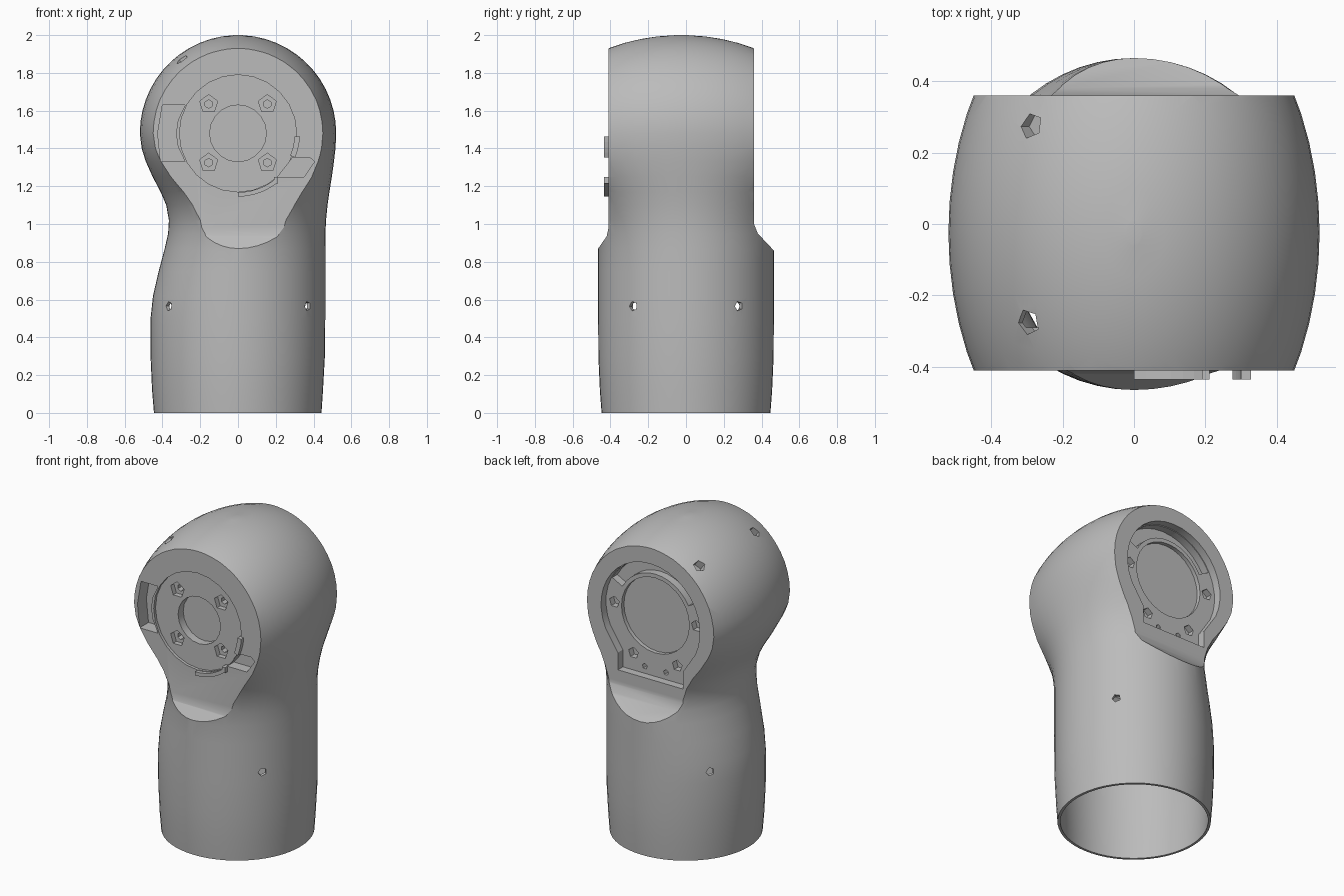
import bpy, bmesh
from math import sin, cos, pi, sqrt, radians
from mathutils import Vector

cube = bpy.data.objects.get("Cube")
if cube:
    bpy.data.objects.remove(cube)

grey = bpy.data.materials.new("satin grey")
grey.use_nodes = True
colour = (0.5, 0.5, 0.5, 1)
grey.diffuse_color = colour
grey.node_tree.nodes["Principled BSDF"].inputs["Base Color"].default_value = colour

AXIS_Z = 1.48      # height of the joint axis
HEAD_R = 0.52
FRONT, BACK = -0.41, 0.36


def finish(name, bm):
    bmesh.ops.recalc_face_normals(bm, faces=bm.faces)
    me = bpy.data.meshes.new(name)
    bm.to_mesh(me)
    bm.free()
    me.materials.append(grey)
    ob = bpy.data.objects.new(name, me)
    bpy.context.collection.objects.link(ob)
    return ob


def loft(name, rings):
    """Closed skin over rings of points, capped at both ends."""
    bm = bmesh.new()
    loops = [[bm.verts.new(p) for p in ring] for ring in rings]
    for a, b in zip(loops, loops[1:]):
        n = len(a)
        for i in range(n):
            j = (i + 1) % n
            bm.faces.new((a[i], a[j], b[j], b[i]))
    bm.faces.new(loops[0][::-1])
    bm.faces.new(loops[-1])
    return finish(name, bm)


def prism(name, outline, y0, y1):
    """Extrude an x-z outline along y."""
    return loft(name, [[(x, y, z) for x, z in outline] for y in (y0, y1)])


def slab(name, outline):
    """Extrude a y-z outline along x."""
    return loft(name, [[(x, y, z) for y, z in outline] for x in (-0.8, 0.8)])


def arc(r, a0, a1, n):
    angles = [radians(a0 + (a1 - a0) * i / n) for i in range(n + 1)]
    return [(r * cos(a), AXIS_Z + r * sin(a)) for a in angles]


def ngon(x, z, r, n):
    return [(x + r * sin(2 * pi * i / n), z + r * cos(2 * pi * i / n)) for i in range(n)]


def band(r0, r1, a0, a1, n):
    return arc(r0, a0, a1, n) + arc(r1, a1, a0, n)


def drill(centre, direction, r, depth, sides=5):
    """Small blind hole pointing inward along -direction."""
    d = Vector(direction).normalized()
    u = d.orthogonal().normalized()
    v = d.cross(u)
    ring = [u * r * cos(2 * pi * i / sides) + v * r * sin(2 * pi * i / sides)
            for i in range(sides)]
    c = Vector(centre)
    return loft("drill", [[c + p + d * t for p in ring] for t in (-depth, 0.1)])


def boolean(ob, tool, op="DIFFERENCE"):
    mod = ob.modifiers.new("cut", "BOOLEAN")
    mod.operation, mod.solver, mod.object = op, "EXACT", tool
    bpy.context.view_layer.objects.active = ob
    bpy.ops.object.modifier_apply(modifier=mod.name)
    bpy.data.objects.remove(tool)


# Sections of the tube and neck: height, right and left half width, depth
SECTIONS = [
    (0.0, 0.445, 0.442, 0.447), (0.12, 0.455, 0.45, 0.456),
    (0.3, 0.463, 0.46, 0.464), (0.5, 0.463, 0.462, 0.465),
    (0.62, 0.45, 0.462, 0.465), (0.75, 0.42, 0.462, 0.465),
    (0.87, 0.388, 0.462, 0.465), (0.95, 0.37, 0.463, 0.468),
    (1.02, 0.366, 0.466, 0.478), (1.1, 0.38, 0.474, 0.51),
    (1.17, 0.41, 0.484, 0.55), (1.25, 0.452, 0.497, 0.625),
    (1.33, 0.488, 0.508, 0.7), (1.4, 0.51, 0.516, 0.75),
]


def skin(name, wall, top):
    """Outer form, or the hollow inside it when wall is above zero."""
    sections = [(z, a - wall, b - wall, d - wall) for z, a, b, d in SECTIONS]
    if wall:
        sections[0] = (-0.1,) + sections[0][1:]
    steps = 14
    for i in range(steps):
        t = (i / (steps - 0.6)) * pi / 2
        k = cos(t)
        z = AXIS_Z + (HEAD_R - wall) * sin(t)
        if z < top:
            sections.append((z, (HEAD_R - wall) * k, (HEAD_R - wall) * k, 0.768 * k))
    sections.append((top, 0.02, 0.02, 0.03))
    rings = []
    n = 56
    for z, xr, xl, d in sections:
        shift = -0.025 * min(max((z - 0.87) / 0.4, 0), 1)
        ring = []
        for i in range(n):
            a = 2 * pi * i / n
            w = xl if cos(a) > 0 else xr
            ring.append((w * cos(a), shift + d * sin(a), z))
        rings.append(ring)
    return loft(name, rings)


# Main casing, flattened at the front and back of the head
casing = skin("joint_casing", 0, 2.0)
boolean(casing, slab("flats", [
    (-0.7, -0.2), (-0.7, 0.53), (-0.465, 0.87), (-0.42, 0.935), (FRONT, 0.98),
    (FRONT, 2.2), (BACK, 2.2), (BACK, 1.0), (0.38, 0.95), (0.46, 0.865),
    (0.7, 0.61), (0.7, -0.2)]), "INTERSECT")

# Hollow inside, open at the bottom
hollow = skin("hollow", 0.02, 1.9)
boolean(hollow, slab("hollow_flats", [
    (-0.7, -0.2), (-0.7, 0.47), (-0.44, 0.83), (-0.29, 1.0), (-0.29, 2.2),
    (0.22, 2.2), (0.22, 1.0), (0.43, 0.83), (0.7, 0.5), (0.7, -0.2)]), "INTERSECT")
boolean(casing, hollow)


def front_cut(outline, depth):
    boolean(casing, prism("front_cutter", outline, FRONT - 0.1, FRONT + depth))


def back_cut(outline, depth):
    boolean(casing, prism("back_cutter", outline, BACK - depth, BACK + 0.1))


# Front: shallow disc, centre bore, bolt holes and two side pockets
front_cut(ngon(0, AXIS_Z, 0.31, 24), 0.018)
front_cut(ngon(0, AXIS_Z, 0.15, 20), 0.07)
for sx in (-1, 1):
    for sz in (-1, 1):
        x, z = 0.155 * sx, AXIS_Z + 0.155 * sz
        front_cut(ngon(x, z, 0.05, 5), 0.05)
        front_cut(ngon(x, z, 0.022, 6), 0.09)
front_cut([(-0.41, 1.33), (-0.28, 1.33), (-0.318, 1.41), (-0.328, 1.48),
           (-0.318, 1.55), (-0.28, 1.63), (-0.4, 1.63), (-0.425, 1.48)], 0.09)
front_cut([(0.21, 1.25), (0.35, 1.25), (0.405, 1.33), (0.38, 1.352),
           (0.29, 1.352)], 0.07)

# Back: rounded recess with a straight foot, inner disc, deep arc, bolt holes
back_cut(arc(0.35, -25, 205, 22) + [(-0.23, 1.2), (-0.23, 1.09), (0.23, 1.09),
                                    (0.23, 1.2)], 0.05)
back_cut(ngon(0, AXIS_Z, 0.24, 28), 0.075)
back_cut(band(0.265, 0.345, 28, 152, 12), 0.1)
for sx in (-1, 1):
    for x, z, r in ((0.29, 1.49, 0.036), (0.155, 1.2, 0.036), (0.075, 1.135, 0.018)):
        back_cut(ngon(sx * x, z, r, 5), 0.09)

# Set-screw holes round the tube
for sx in (-1, 1):
    for sy in (-1, 1):
        d = (0.37 * sx, 0.28 * sy, 0)
        boolean(casing, drill((d[0], d[1], 0.565), d, 0.026, 0.03))

# Two access holes on the right shoulder of the head
for y in (-0.275, 0.275):
    boolean(casing, drill((-0.295, y, 1.87), (-0.3, 0, 0.4), 0.036, 0.05))

# Raised stops beside the front disc
prism("lower_stop", band(0.312, 0.335, -90, -51, 6), -0.435, -0.385)
prism("side_stop", band(0.3, 0.328, -23, -3, 4), -0.435, -0.385)
prism("stop_foot", [(0.19, 1.215), (0.212, 1.215), (0.212, 1.25), (0.19, 1.25)],
      -0.435, -0.385)

# Smooth shading on the curved casing, keeping its edges crisp
bpy.ops.object.select_all(action="DESELECT")
casing.select_set(True)
bpy.context.view_layer.objects.active = casing
bpy.ops.object.shade_smooth_by_angle(angle=radians(28))
